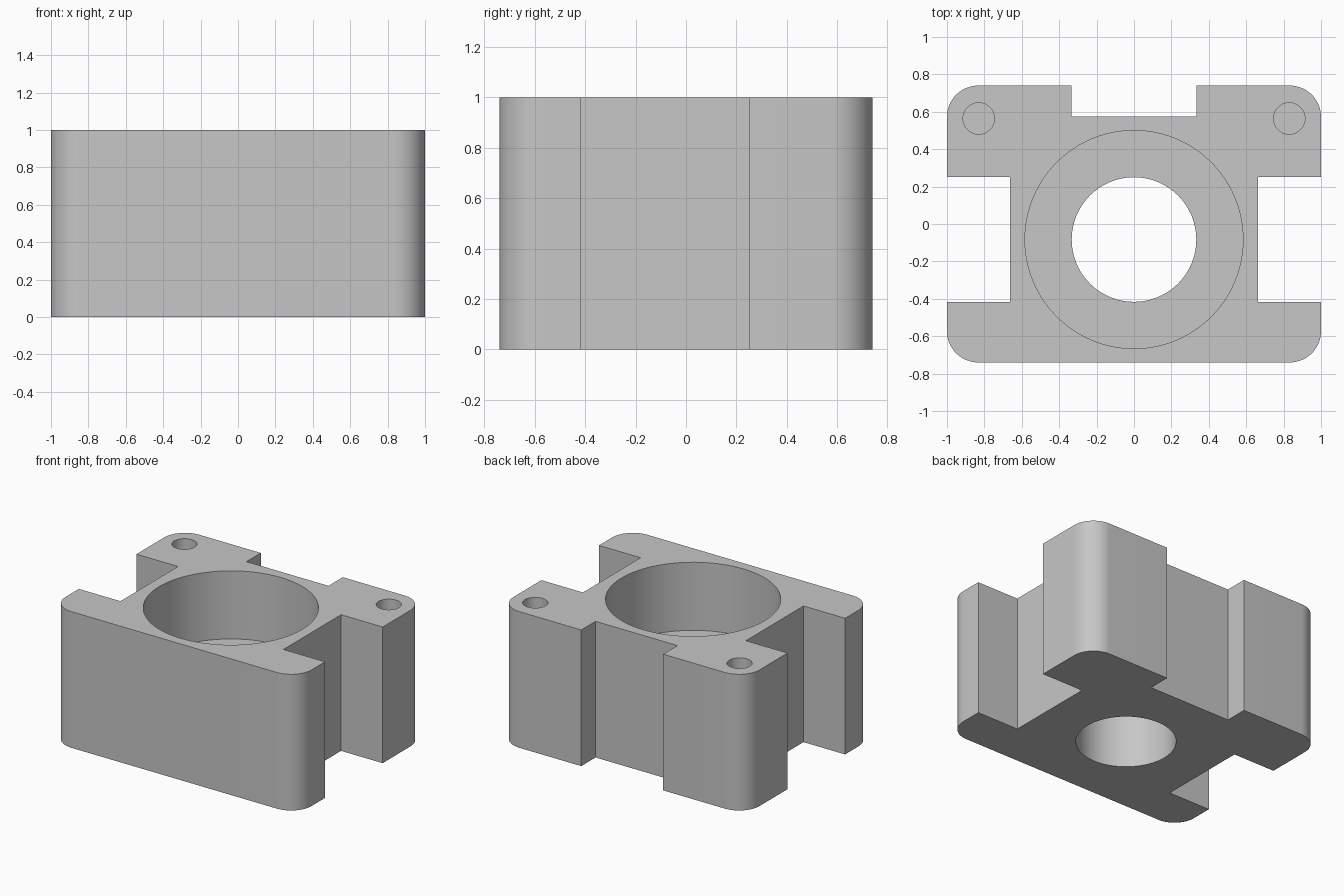
import bpy, bmesh
from math import pi, sin, cos

cube = bpy.data.objects.get("Cube")
if cube:
    bpy.data.objects.remove(cube, do_unlink=True)

grey = bpy.data.materials.new("plain grey")
grey.use_nodes = True
colour = (0.57, 0.57, 0.57, 1)
grey.diffuse_color = colour
grey.node_tree.nodes["Principled BSDF"].inputs["Base Color"].default_value = colour

HEIGHT, HALF_DEPTH, CORNER = 1.0, 0.74, 0.167
BORE_Y = -0.083


def arc(x, y, radius, start, end, steps):
    angles = [start + (end - start) * i / steps for i in range(steps + 1)]
    return [(x + radius * cos(a), y + radius * sin(a)) for a in angles]


def prism(name, outline, bottom, top):
    """Extrude a counter-clockwise outline between two heights."""
    bm = bmesh.new()
    base = bm.faces.new([bm.verts.new((x, y, bottom)) for x, y in outline])
    ext = bmesh.ops.extrude_face_region(bm, geom=[base], use_keep_orig=True)
    moved = [g for g in ext["geom"] if isinstance(g, bmesh.types.BMVert)]
    bmesh.ops.translate(bm, verts=moved, vec=(0, 0, top - bottom))
    bmesh.ops.recalc_face_normals(bm, faces=bm.faces)
    mesh = bpy.data.meshes.new(name)
    bm.to_mesh(mesh)
    bm.free()
    mesh.materials.append(grey)
    obj = bpy.data.objects.new(name, mesh)
    bpy.context.collection.objects.link(obj)
    return obj


def cylinder(name, x, y, radius, bottom, top, sides):
    return prism(name, arc(x, y, radius, 0, 2 * pi, sides)[:-1], bottom, top)


# Block outline: left half with rounded corners and notches, then mirrored
cx, cy = 1 - CORNER, HALF_DEPTH - CORNER
half = arc(cx, -cy, CORNER, -pi / 2, 0, 16)
half += [(1, -0.418), (0.662, -0.418), (0.662, 0.25), (1, 0.25)]
half += arc(cx, cy, CORNER, 0, pi / 2, 16)
half += [(0.333, HALF_DEPTH), (0.333, 0.574)]
outline = half + [(-x, y) for x, y in reversed(half)]
block = prism("housing_block", outline, 0, HEIGHT)

# Wide pocket, narrow through bore and two blind screw holes
cutters = [
    cylinder("pocket_cutter", 0, BORE_Y, 0.583, 0.5, 1.2, 96),
    cylinder("bore_cutter", 0, BORE_Y, 0.333, -0.2, 0.7, 96),
]
for side, x in (("left", 0.83), ("right", -0.83)):
    cutters.append(cylinder(side + "_screw_hole_cutter", x, 0.564, 0.084, 0.5, 1.2, 40))

bpy.ops.object.select_all(action="DESELECT")
bpy.context.view_layer.objects.active = block
block.select_set(True)
for cutter in cutters:
    cutter.hide_render = True
    mod = block.modifiers.new(cutter.name, "BOOLEAN")
    mod.operation = "DIFFERENCE"
    mod.solver = "EXACT"
    mod.object = cutter
    bpy.ops.object.modifier_apply(modifier=mod.name)
    bpy.data.objects.remove(cutter, do_unlink=True)

bpy.ops.object.shade_smooth_by_angle(angle=pi / 6)
